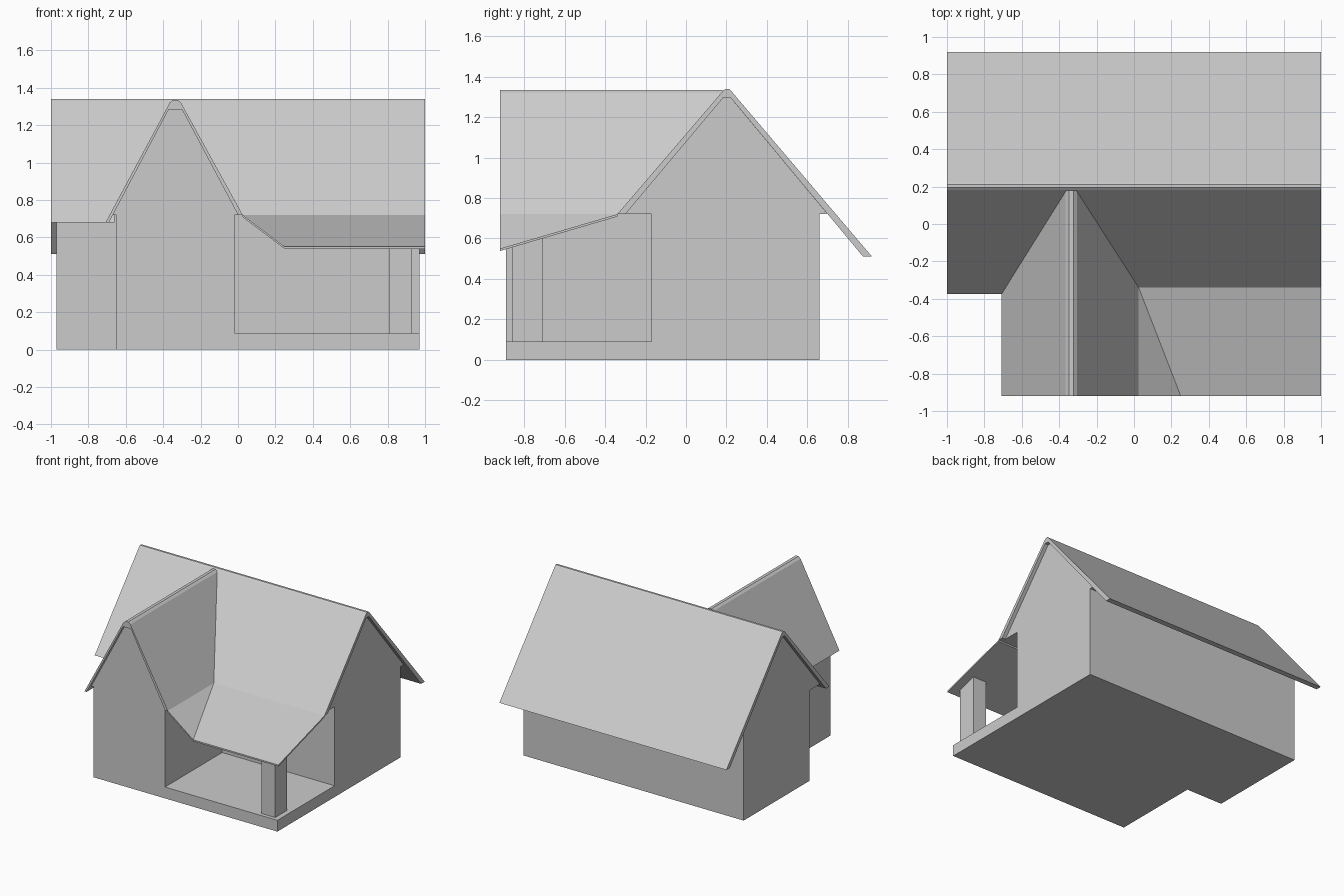
import bpy, bmesh

if "Cube" in bpy.data.objects:
    bpy.data.objects.remove(bpy.data.objects["Cube"])


def make_mesh(name, verts, faces):
    bm = bmesh.new()
    vs = [bm.verts.new(v) for v in verts]
    for f in faces:
        bm.faces.new([vs[i] for i in f])
    bmesh.ops.recalc_face_normals(bm, faces=bm.faces[:])
    me = bpy.data.meshes.new(name)
    bm.to_mesh(me)
    bm.free()
    ob = bpy.data.objects.new(name, me)
    bpy.context.collection.objects.link(ob)
    return ob


def loft(name, lower, upper):
    """Closed solid between two matching outlines."""
    n = len(lower)
    faces = [list(range(n)), list(range(n, 2 * n))]
    faces += [[i, (i + 1) % n, n + (i + 1) % n, n + i] for i in range(n)]
    return make_mesh(name, lower + upper, faces)


def along_x(name, profile, x0, x1):
    return loft(name, [(x0, y, z) for y, z in profile], [(x1, y, z) for y, z in profile])


def along_y(name, profile, y0, y1):
    return loft(name, [(x, y0, z) for x, z in profile], [(x, y1, z) for x, z in profile])


# Main house body with gable ends
along_x("main_body", [(-0.17, 0), (0.66, 0), (0.66, 0.72), (0.70, 0.72), (0.22, 1.297),
                      (0.185, 1.297), (-0.30, 0.72), (-0.17, 0.72)], -0.97, 0.97)

# Front wing body with its gable
along_y("wing_body", [(-0.65, 0), (-0.02, 0), (-0.02, 0.72), (0.0, 0.72), (-0.30, 1.285),
                      (-0.37, 1.285), (-0.67, 0.72), (-0.65, 0.72)], -0.89, 0.17)

# Main roof: the left part has a longer front eave than the part above the porch
ridge = [(0.92, 0.51), (0.223, 1.33), (0.212, 1.34), (0.195, 1.34), (0.183, 1.33)]
inner = [(0.185, 1.297), (0.22, 1.297), (0.876, 0.51)]
along_x("main_roof_left", ridge + [(-0.375, 0.68), (-0.333, 0.68)] + inner, -1.0, -0.66)
along_x("main_roof_right", ridge + [(-0.34, 0.72), (-0.30, 0.72)] + inner, -0.66, 1.0)

# Wing roof
along_y("wing_roof", [(-0.708, 0.68), (-0.365, 1.32), (-0.347, 1.335), (-0.323, 1.335),
                      (-0.305, 1.32), (0.025, 0.72), (0.0, 0.72), (-0.30, 1.285),
                      (-0.37, 1.285), (-0.69, 0.68)], -0.92, 0.18)

# Porch roof: long slope plus a folded triangle against the wing
top = [(0.025, -0.34, 0.72), (1, -0.34, 0.72), (1, -0.92, 0.55),
       (0.25, -0.92, 0.55), (0.025, -0.92, 0.72)]
bottom = [(x, y, z - 0.012) for x, y, z in top]
rim = [[i, (i + 1) % 5, 5 + (i + 1) % 5, 5 + i] for i in range(5)]
make_mesh("porch_roof", top + bottom,
          [[0, 1, 2, 3], [0, 3, 4], [5, 6, 7, 8], [5, 8, 9]] + rim)

# Porch floor and corner post
along_x("porch_floor", [(-0.89, 0), (-0.17, 0), (-0.17, 0.09), (-0.89, 0.09)], -0.02, 0.97)
along_x("porch_post", [(-0.86, 0.09), (-0.71, 0.09), (-0.71, 0.602), (-0.86, 0.558)], 0.81, 0.93)
